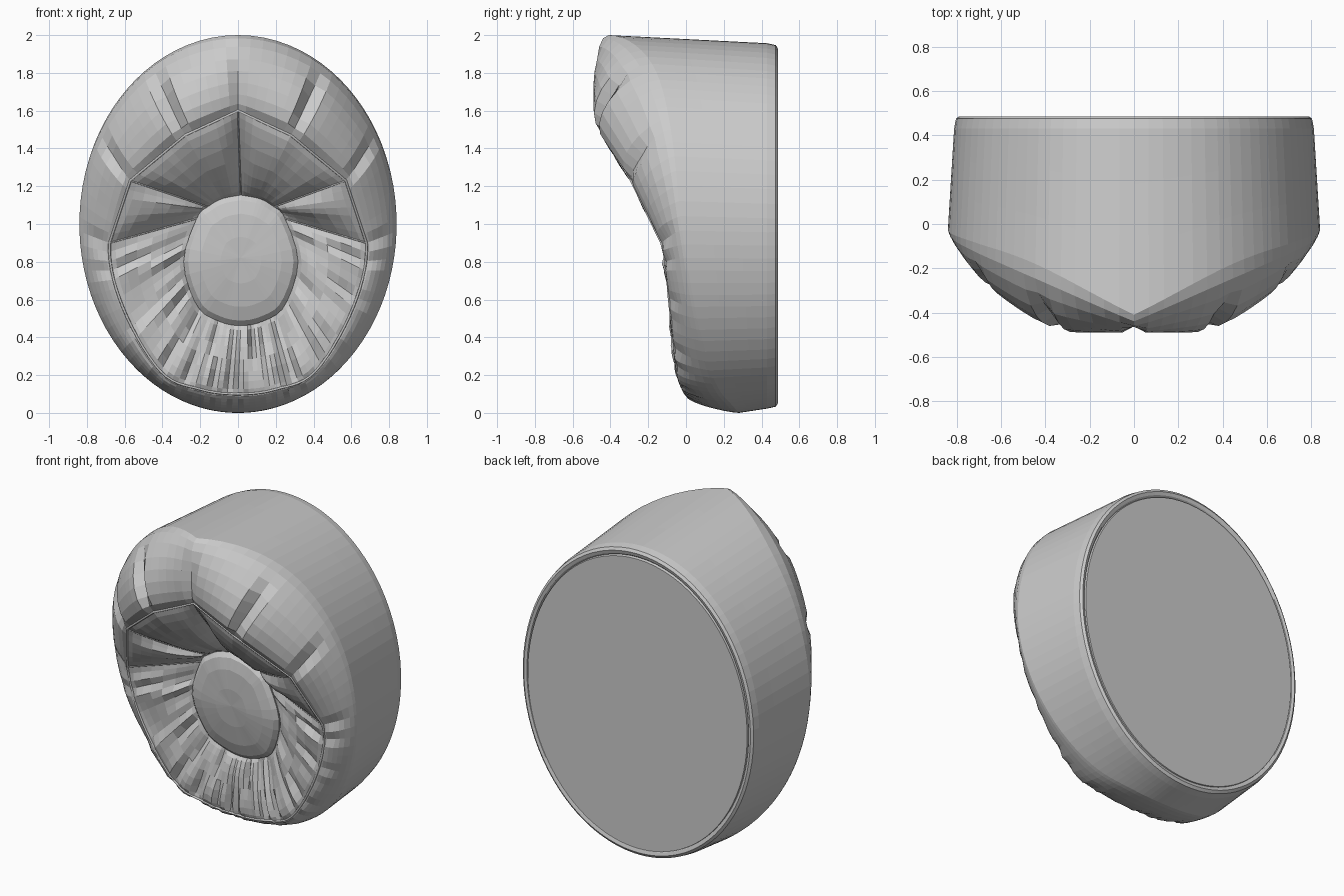
import bpy, bmesh, math, random
from mathutils import Vector

if "Cube" in bpy.data.objects:
    bpy.data.objects.remove(bpy.data.objects["Cube"])

random.seed(4)
STEPS = 49            # samples down one half of the oval
KEYS = 7              # key spans from top (u=0) to bottom (u=7)

# Half profiles, top to bottom, mirrored in x
SEAM = [(0, -.44, 1.60), (.28, -.44, 1.47), (.57, -.29, 1.23), (.68, -.13, .90),
        (.61, -.085, .56), (.41, -.045, .22), (.20, -.015, .125), (0, 0, .10)]
PAD = [(0, -.06, 1.15), (.10, -.06, 1.13), (.17, -.055, 1.09), (.23, -.05, 1.03),
       (.30, -.035, .80), (.23, .005, .57), (.12, .025, .49), (0, .03, .465)]
# Outer oval: (angle from top, front depth y, bulge)
OUTER = [(0, -.41, .07), (32, -.18, .135), (60, -.08, .085), (92, -.02, .03),
         (120, .06, .03), (148, .16, .04), (165, .25, .045), (180, .28, .045)]


def spline(keys, u, straight_to=0):
    """Catmull-Rom through the keys, straight segments before straight_to."""
    k = [Vector(p) for p in keys]
    last = k[-2].copy()
    last.x = 2 * k[-1].x - k[-2].x
    k = [2 * k[0] - k[1]] + k + [last]
    i = min(int(u + 1e-6), KEYS - 1)
    t = u - i
    a, b, c, d = k[i:i + 4]
    if i < straight_to:
        return b.lerp(c, t)
    return .5 * (2 * b + (c - a) * t + (2 * a - 5 * b + 4 * c - d) * t * t
                 + (3 * b - a - 3 * c + d) * t ** 3)


def oval(angle, y, scale, cz):
    return Vector((.84 * scale * math.sin(angle), y, cz + scale * math.cos(angle)))


def smooth_step(a, b, u):
    t = max(0, min(1, (u - a) / (b - a)))
    return t * t * (3 - 2 * t)


# One record per direction around the oval
spokes = []
for j in range(2 * STEPS):
    side = 1 if j <= STEPS else -1
    u = KEYS * (j if side > 0 else 2 * STEPS - j) / STEPS
    seam, pad, out = spline(SEAM, u, 3), spline(PAD, u), spline(OUTER, u)
    for p in (seam, pad):
        p.x *= side
    pad.x += .015     # the pad sits slightly off centre
    tuck = min(1, abs(math.sin(math.pi * u)) * 2.2) if u < 3.5 else 1
    spokes.append(dict(u=u, seam=seam, pad=pad, ang=math.radians(out.x) * side,
                       y=out.y, bulge=out.z, tuck=.75 + .25 * tuck,
                       rim_fold=random.uniform(-1, 1), pad_fold=random.uniform(-1, 1)))


def loft(name, rings, cap=False):
    bm = bmesh.new()
    vs = [[bm.verts.new(p) for p in r] for r in rings]
    n = len(vs[0])
    for r0, r1 in zip(vs, vs[1:]):
        for i in range(n):
            bm.faces.new((r0[i], r0[(i + 1) % n], r1[(i + 1) % n], r1[i]))
    if cap:
        mid = sum((v.co for v in vs[-1]), Vector()) / n
        c = bm.verts.new(mid)
        for i in range(n):
            bm.faces.new((vs[-1][i], vs[-1][(i + 1) % n], c))
    bm.normal_update()
    # orient every open sheet away from the middle of the body
    core = Vector((0, .3, .95))
    if sum((f.calc_center_median() - core).dot(f.normal) * f.calc_area() for f in bm.faces) < 0:
        bmesh.ops.reverse_faces(bm, faces=bm.faces[:])
    me = bpy.data.meshes.new(name)
    bm.to_mesh(me)
    bm.free()
    bpy.context.collection.objects.link(bpy.data.objects.new(name, me))


def padded(s, k):
    """Puffed outer border between the oval edge (k=0) and the seam (k=1)."""
    edge = oval(s['ang'], s['y'], 1, 1)
    top = max(0, math.cos(s['ang']))
    push = Vector((math.sin(s['ang']) * .45, -1, math.cos(s['ang']) * .25)).normalized()
    swell = s['bulge'] * (4 * k * (1 - k)) ** (.8 - .2 * top)
    # the tucked pleats only bite near the seam
    swell *= 1 - (1 - s['tuck']) * 2 * smooth_step(0, .6, k)
    p = edge.lerp(s['seam'], k) + push * swell
    p.y += .03 * s['rim_fold'] * k ** 3 * (1 - k) * 4 * smooth_step(2.6, 3.2, s['u'])
    return p


def lining(s, k):
    """Pleated inner panels between the seam (k=0) and the round pad (k=1)."""
    low = smooth_step(2.8, 3.4, s['u'])
    p = s['seam'].lerp(s['pad'], k)
    inward = (s['pad'] - s['seam']).normalized()
    arch = math.sin(math.pi * k) ** .7
    seam_dip = min(1, .1 + 2 * min(abs(s['u'] - 3), abs(s['u'] - 2) + .15, s['u'] + .05))
    p += (Vector((0, -1, 0)) + inward * .5 * (1 - low)) * arch * seam_dip * (.075 - .05 * low)
    # gathers fade out away from each stitched edge
    gather = (s['rim_fold'] * max(0, 1 - k * 1.7) + s['pad_fold'] * max(0, k * 1.7 - .7))
    p.y += gather * arch * (.006 + .04 * low)
    return p


# Outer shell: back lip, side wall and puffed front border
lip = [(.905, .462), (.92, .48), (.94, .486), (.957, .475), (.967, .43)]
rings = [[oval(s['ang'], y, sc, .99) for s in spokes] for sc, y in lip]
for t in (.3, .65):
    rings.append([oval(s['ang'], .43, .967, .99).lerp(oval(s['ang'], s['y'], 1, 1), t)
                  for s in spokes])
for k in (0, .06, .18, .35, .5, .65, .8, .92, 1):
    rings.append([padded(s, k) for s in spokes])
loft("outer_shell", rings)

# Flat back panel
loft("back_panel", [[oval(s['ang'], y, sc, .985) for s in spokes]
                    for sc, y in ((.915, .465), (.91, .483), (.5, .483))], cap=True)

# Hood lining and pleated seat surround
loft("pleated_lining", [[lining(s, k) for s in spokes]
                        for k in (0, .07, .18, .32, .5, .68, .82, .93, 1)])

# Round seat pad
mid = Vector((.015, -.015, .81))
loft("seat_pad", [[mid.lerp(s['pad'], sc) + Vector((0, dy, 0)) for s in spokes[::2]]
                  for sc, dy in ((1, .01), (1.01, -.01), (.93, -.035), (.72, -.055), (.36, -.068))],
     cap=True)


def cord(name, pts, closed=False, r=.007):
    cu = bpy.data.curves.new(name, 'CURVE')
    cu.dimensions = '3D'
    cu.bevel_depth = r
    cu.bevel_resolution = 1
    sp = cu.splines.new('POLY')
    sp.points.add(len(pts) - 1)
    for q, p in zip(sp.points, pts):
        q.co = (*p, 1)
    sp.use_cyclic_u = closed
    bpy.context.collection.objects.link(bpy.data.objects.new(name, cu))


# Seam piping: around the opening and along the main panel joins
cord("opening_piping", [s['seam'] for s in spokes], True)
for label, u in (("top", 0), ("upper", 2), ("side", 3)):
    j = round(STEPS * u / KEYS)
    for tag, i in (("right", j), ("left", -j))[:2 if j else 1]:
        cord(f"panel_piping_{label}_{tag}", [lining(spokes[i], k / 8) for k in range(9)], r=.005)
